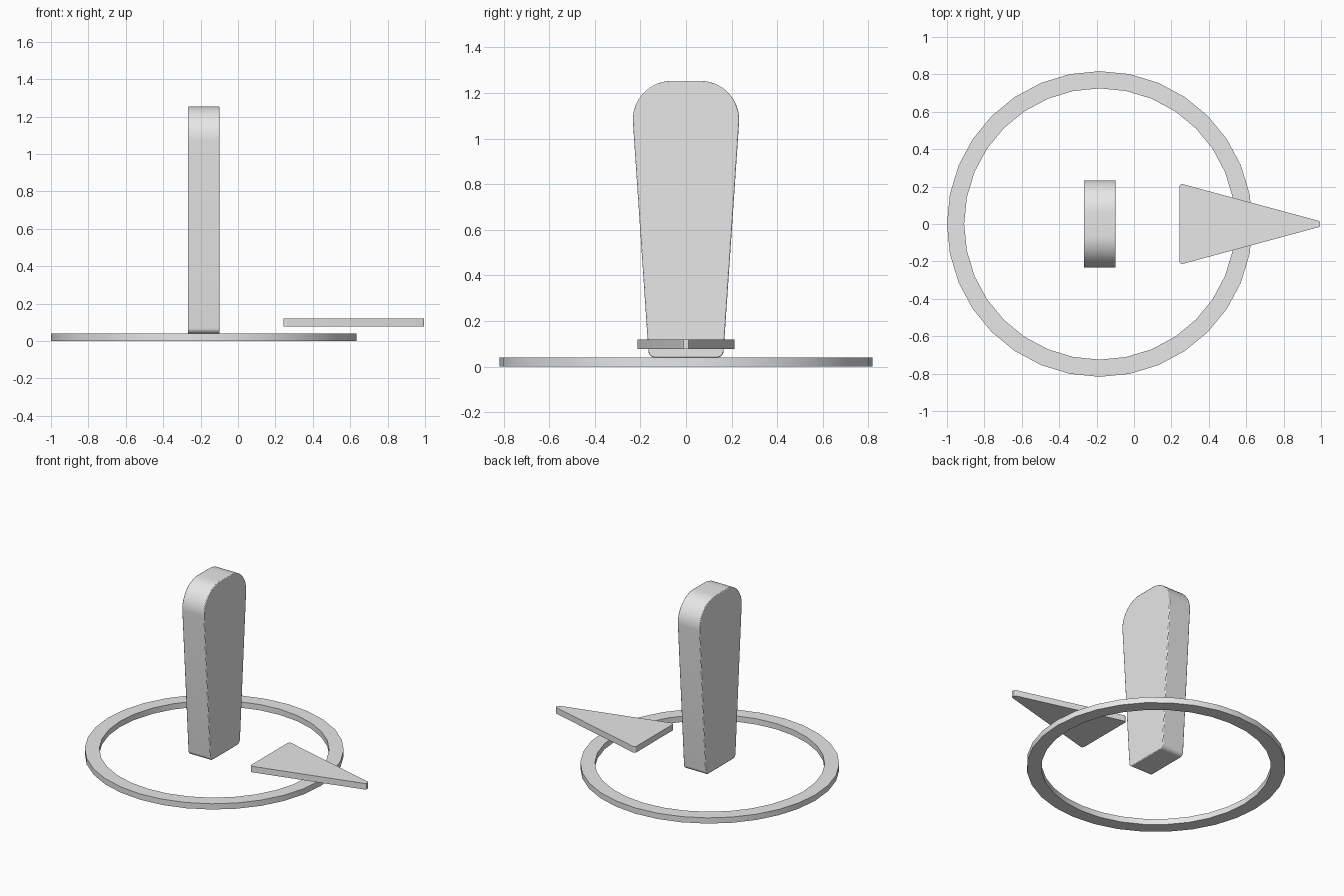
import bpy, bmesh, math
from mathutils import Vector

if "Cube" in bpy.data.objects:
    bpy.data.objects.remove(bpy.data.objects["Cube"], do_unlink=True)

GREY = (0.8, 0.8, 0.8, 1.0)
mat = bpy.data.materials.new("light grey")
mat.use_nodes = True
mat.diffuse_color = GREY
mat.node_tree.nodes["Principled BSDF"].inputs["Base Color"].default_value = GREY


def rounded(corners, steps):
    """Outline with rounded corners; corners are (u, v, radius)."""
    out = []
    for i, (u, v, r) in enumerate(corners):
        p = Vector((u, v))
        a = (Vector(corners[i - 1][:2]) - p).normalized()
        b = (Vector(corners[(i + 1) % len(corners)][:2]) - p).normalized()
        half = a.angle(b) / 2
        centre = p + (a + b).normalized() * (r / math.sin(half))
        start = p + a * (r / math.tan(half)) - centre
        end = p + b * (r / math.tan(half)) - centre
        for k in range(steps + 1):
            d = start.lerp(end, k / steps).normalized() * r
            out.append(centre + d)
    return out


def prism(name, points, depth):
    """Extrude a closed 3D outline along the depth vector."""
    bm = bmesh.new()
    face = bm.faces.new([bm.verts.new(p) for p in points])
    ext = bmesh.ops.extrude_face_region(bm, geom=[face], use_keep_orig=True)
    verts = [g for g in ext["geom"] if isinstance(g, bmesh.types.BMVert)]
    bmesh.ops.translate(bm, verts=verts, vec=depth)
    bmesh.ops.recalc_face_normals(bm, faces=bm.faces)
    return finish(name, bm)


def finish(name, bm):
    mesh = bpy.data.meshes.new(name)
    bm.to_mesh(mesh)
    bm.free()
    mesh.materials.append(mat)
    obj = bpy.data.objects.new(name, mesh)
    bpy.context.collection.objects.link(obj)
    bpy.ops.object.select_all(action='DESELECT')
    obj.select_set(True)
    bpy.context.view_layer.objects.active = obj
    bpy.ops.object.shade_smooth_by_angle(angle=math.radians(30))
    return obj


# Upright tapered slab with large rounded shoulders
slab = rounded([(-0.163, 0.04, 0.03), (0.163, 0.04, 0.03),
                (0.245, 1.253, 0.17), (-0.245, 1.253, 0.17)], 10)
body = prism("upright_slab", [(-0.268, y, z) for y, z in slab], (0.17, 0, 0))
bevel = body.modifiers.new("soft_edges", 'BEVEL')
bevel.width = 0.005
bevel.segments = 2
bevel.limit_method = 'ANGLE'
bevel.angle_limit = math.radians(40)

# Flat pointer with slightly rounded corners
pointer = rounded([(0.242, -0.218, 0.015), (1.05, 0.0, 0.018),
                   (0.242, 0.218, 0.015)], 5)
prism("pointer", [(x, y, 0.078) for x, y in pointer], (0, 0, 0.042))

# Flat ground ring
bm = bmesh.new()
SEG = 32
section = [(0.817, 0.0), (0.817, 0.04), (0.725, 0.04), (0.725, 0.0)]
rings = []
for i in range(SEG):
    a = 2 * math.pi * i / SEG
    rings.append([bm.verts.new((-0.183 + r * math.cos(a), r * math.sin(a), z))
                  for r, z in section])
for i in range(SEG):
    p, q = rings[i], rings[(i + 1) % SEG]
    for k in range(4):
        bm.faces.new((p[k], q[k], q[(k + 1) % 4], p[(k + 1) % 4]))
bmesh.ops.recalc_face_normals(bm, faces=bm.faces)
finish("ground_ring", bm)
